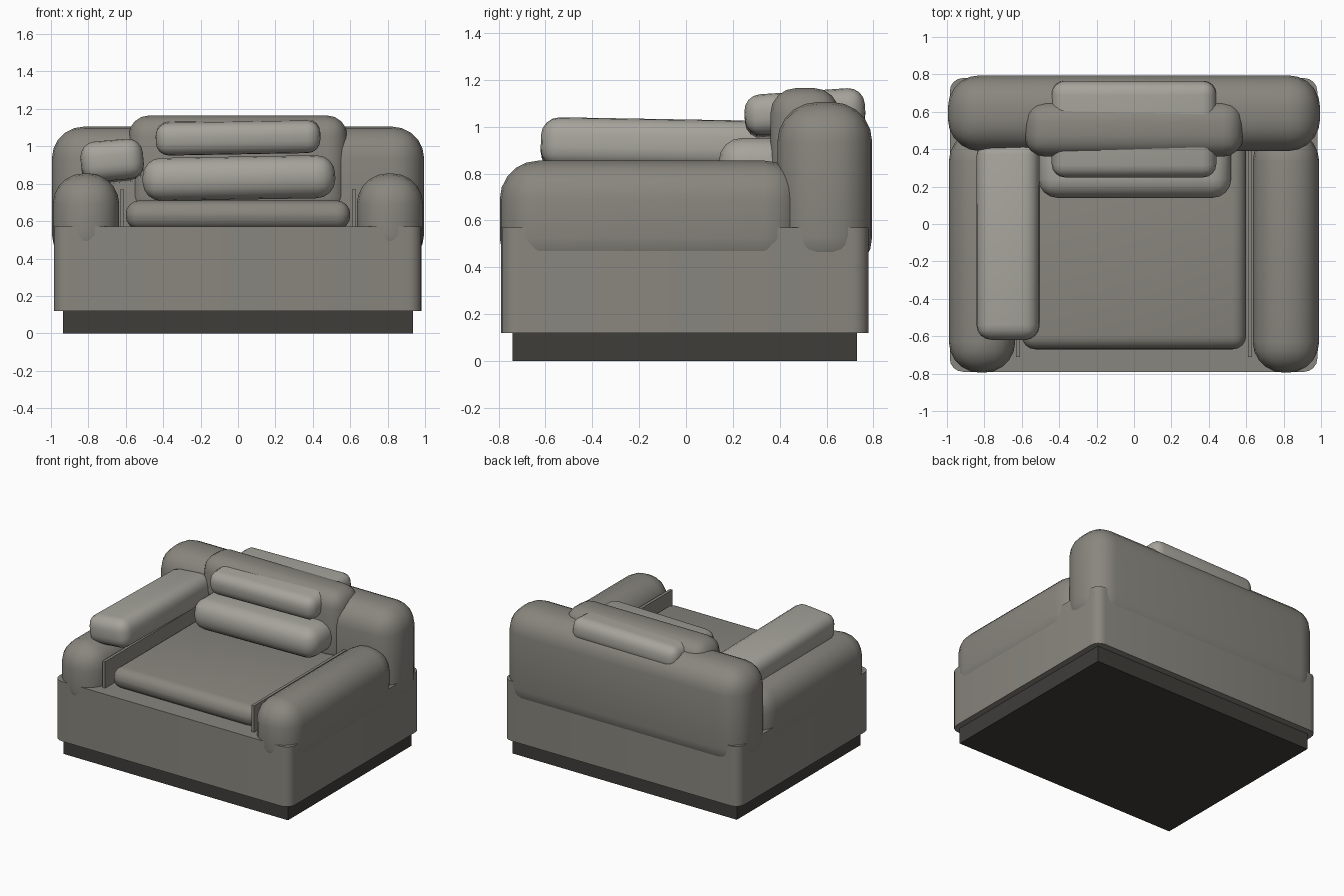
import bpy, bmesh, math
from mathutils import Matrix

if "Cube" in bpy.data.objects:
    bpy.data.objects.remove(bpy.data.objects["Cube"])


def material(name, rgb):
    m = bpy.data.materials.new(name)
    m.diffuse_color = (*rgb, 1)
    m.use_nodes = True
    m.node_tree.nodes["Principled BSDF"].inputs["Base Color"].default_value = m.diffuse_color
    return m


FABRIC = material("fabric", (0.25, 0.24, 0.21))
PILLOW = material("pillow_fabric", (0.38, 0.37, 0.33))
DARK = material("dark_base", (0.05, 0.047, 0.042))


def block(name, x, y, z, mat, r=0, seg=4, upright_only=False, rot=(0, 0, 0), taper=None):
    """Box between (min, max) pairs, with rounded edges and optional tilt in degrees."""
    bm = bmesh.new()
    bmesh.ops.create_cube(bm, size=1)
    bmesh.ops.scale(bm, vec=(x[1] - x[0], y[1] - y[0], z[1] - z[0]), verts=bm.verts)
    if taper:  # scale the upper face in x and y
        for v in bm.verts:
            if v.co.z > 0:
                v.co.x *= taper[0]
                v.co.y *= taper[1]
    if r:
        edges = [e for e in bm.edges if not upright_only
                 or abs(e.verts[0].co.z - e.verts[1].co.z) > 0.01]
        bmesh.ops.bevel(bm, geom=edges, offset=r, segments=seg, profile=0.5,
                        affect='EDGES', clamp_overlap=True)
    me = bpy.data.meshes.new(name)
    bm.to_mesh(me)
    bm.free()
    ob = bpy.data.objects.new(name, me)
    ob.location = [(a + b) / 2 for a, b in (x, y, z)]
    ob.rotation_euler = [math.radians(a) for a in rot]
    me.materials.append(mat)
    bpy.context.collection.objects.link(ob)
    bpy.ops.object.select_all(action='DESELECT')
    ob.select_set(True)
    bpy.context.view_layer.objects.active = ob
    bpy.ops.object.shade_smooth_by_angle(angle=math.radians(40))
    return ob


# Recessed plinth and upholstered base
block("plinth", (-0.935, 0.935), (-0.74, 0.73), (0, 0.13), DARK)
block("base", (-0.985, 0.98), (-0.79, 0.78), (0.12, 0.57), FABRIC, r=0.07, upright_only=True)

# Rolled arms with thin inner panels
for side, s in (("left", -1), ("right", 1)):
    block(side + "_arm", sorted((s * 0.635, s * 0.99)), (-0.795, 0.50), (0.36, 0.855),
          FABRIC, r=0.165, seg=5)
    block(side + "_inner_panel", sorted((s * 0.61, s * 0.632)), (-0.71, 0.42), (0.55, 0.77), FABRIC)

# Backrest
block("backrest", (-0.995, 0.995), (0.39, 0.795), (0.36, 1.105), FABRIC, r=0.17, seg=5)

# Seat and back cushions
block("seat_cushion", (-0.60, 0.60), (-0.67, 0.45), (0.555, 0.71), FABRIC, r=0.072)
block("back_cushion", (-0.585, 0.585), (0.36, 0.655), (0.62, 1.165), FABRIC, r=0.11)

# Loose pillows on the back and over the left arm
block("lower_pillow", (-0.51, 0.52), (0.14, 0.50), (0.715, 0.945), PILLOW, r=0.10, rot=(0, -1, 0))
block("upper_pillow", (-0.44, 0.44), (0.25, 0.765), (0.97, 1.145), PILLOW, r=0.07, rot=(4, -1, 0))
block("arm_pillow", (-0.84, -0.505), (-0.62, 0.45), (0.81, 1.025), PILLOW, r=0.08, rot=(-1, -5, 0))
